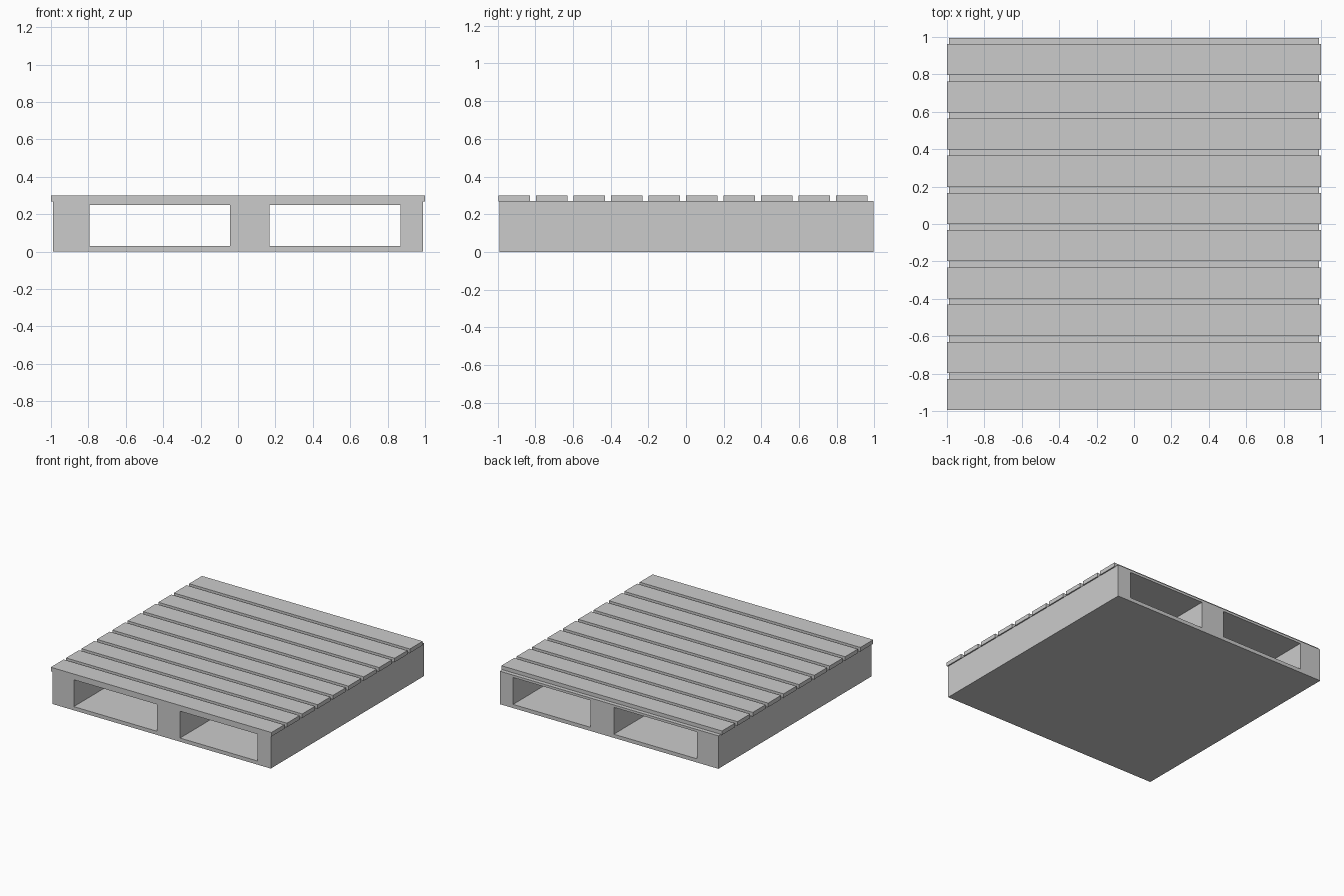
import bpy

if "Cube" in bpy.data.objects:
    bpy.data.objects.remove(bpy.data.objects["Cube"])


def box(name, x0, x1, y0, y1, z0, z1):
    """Axis-aligned box given by its limits."""
    bpy.ops.mesh.primitive_cube_add(
        size=1, location=((x0 + x1) / 2, (y0 + y1) / 2, (z0 + z1) / 2))
    ob = bpy.context.object
    ob.name = name
    ob.scale = (x1 - x0, y1 - y0, z1 - z0)
    bpy.ops.object.transform_apply(location=True, rotation=True, scale=True)
    return ob


# Pallet base with two fork tunnels running front to back
base = box("pallet_base", -0.99, 0.99, -0.99, 0.995, 0, 0.27)
for x0, x1 in ((-0.795, -0.043), (0.168, 0.87)):
    cutter = box("tunnel_cutter", x0, x1, -1.2, 1.2, 0.03, 0.25)
    cutter.hide_render = True
    mod = base.modifiers.new("fork_tunnel", 'BOOLEAN')
    mod.operation = 'DIFFERENCE'
    mod.solver = 'EXACT'
    mod.object = cutter
    bpy.context.view_layer.objects.active = base
    bpy.ops.object.modifier_apply(modifier=mod.name)
    bpy.data.objects.remove(cutter)

# Ten deck slats, slightly overhanging the base sides
for i in range(10):
    y = -0.995 + i * 0.199
    box(f"deck_slat_{i + 1}", -1, 1, y, y + 0.166, 0.267, 0.30)
